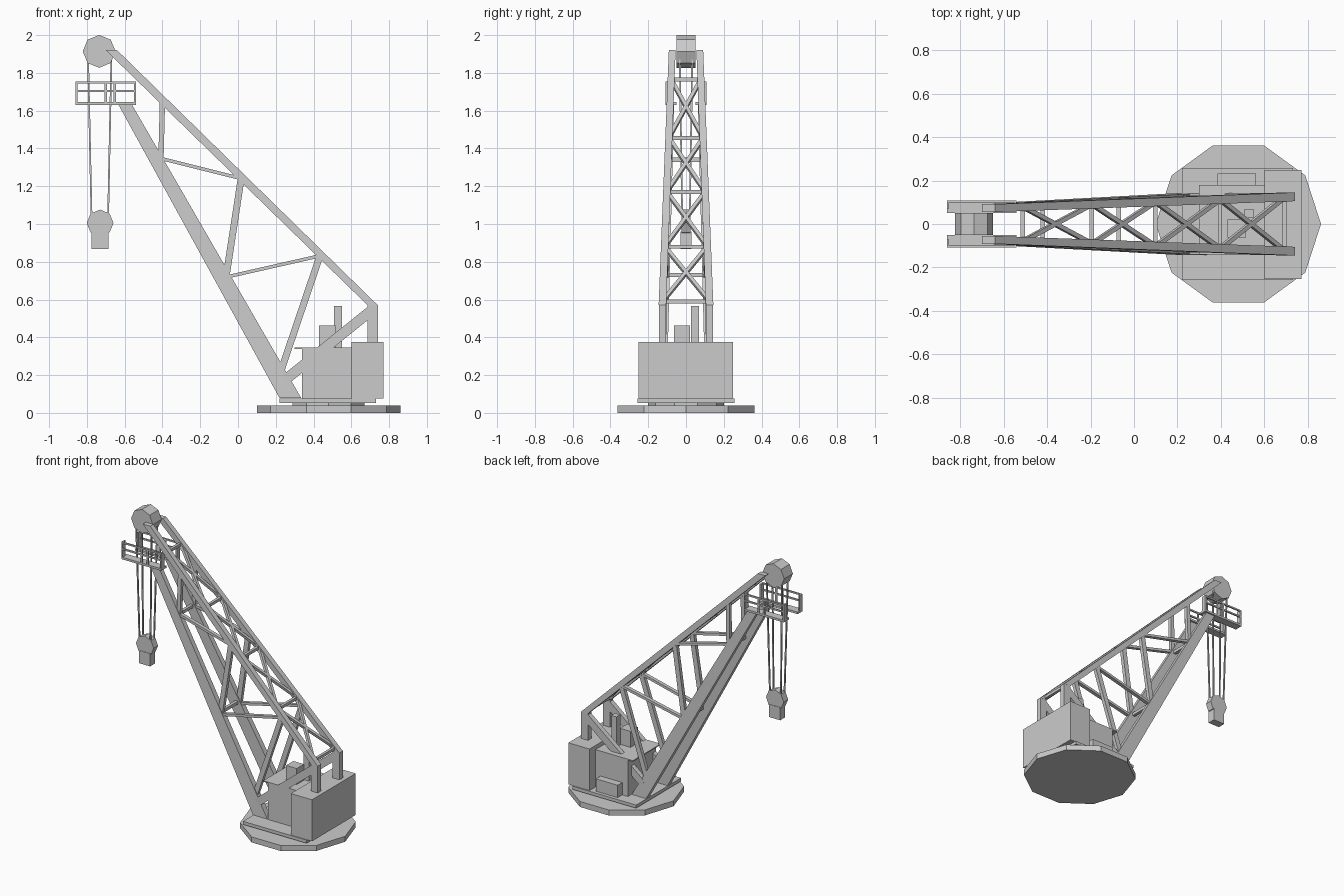
import bpy, math
from mathutils import Vector

if "Cube" in bpy.data.objects:
    bpy.data.objects.remove(bpy.data.objects["Cube"])


def mesh(name, verts, faces):
    me = bpy.data.meshes.new(name)
    me.from_pydata(verts, [], faces)
    me.update()
    ob = bpy.data.objects.new(name, me)
    bpy.context.collection.objects.link(ob)
    return ob


BOX_FACES = [(3, 2, 1, 0), (4, 5, 6, 7), (0, 1, 5, 4),
             (1, 2, 6, 5), (2, 3, 7, 6), (3, 0, 4, 7)]


def loft(name, a, b):
    """Join two horizontal rectangles (x0, x1, y0, y1, z)."""
    v = []
    for x0, x1, y0, y1, z in (a, b):
        v += [(x0, y0, z), (x1, y0, z), (x1, y1, z), (x0, y1, z)]
    return mesh(name, v, BOX_FACES)


def box(name, x0, x1, y0, y1, z0, z1):
    return loft(name, (x0, x1, y0, y1, z0), (x0, x1, y0, y1, z1))


def bar(name, p, q, w, d):
    """Rectangular strut from p to q: w across its side face, d in depth."""
    p, q = Vector(p), Vector(q)
    t = (q - p).normalized()
    up = Vector((0, 1, 0)) if abs(t.y) < 0.9 else Vector((0, 0, 1))
    s = t.cross(up).normalized()
    n = s.cross(t).normalized()
    v = [c + s * (i * w / 2) + n * (j * d / 2)
         for c in (p, q) for i, j in ((-1, -1), (1, -1), (1, 1), (-1, 1))]
    return mesh(name, v, BOX_FACES)


def disc(name, n, r, depth, loc, axis='Z'):
    rot = (math.pi / 2, 0, 0) if axis == 'Y' else (0, 0, 0)
    bpy.ops.mesh.primitive_cylinder_add(vertices=n, radius=r, depth=depth,
                                        location=loc, rotation=rot)
    ob = bpy.context.object
    ob.name = name
    return ob


def upper(z):
    """Centreline of the upper chord at height z: x and half spacing."""
    f = (z - 0.57) / 1.35
    return 0.713 - 1.383 * f, 0.125 - 0.052 * f


def lower_y(z):
    return 0.123 - 0.043 * (z - 0.08) / 1.55


# Base and slewing deck
base = disc("base_disc", 10, 0.38, 0.04, (0.48, 0, 0.02))
base.rotation_euler.z = math.pi / 2   # a corner points along x
disc("pivot_ring", 10, 0.2, 0.02, (0.48, 0, 0.048))
box("turntable_deck", 0.22, 0.73, -0.257, 0.257, 0.052, 0.075)

# Machinery house
box("engine_house", 0.34, 0.60, -0.14, 0.18, 0.075, 0.34)
box("house_roof", 0.30, 0.60, -0.14, 0.18, 0.338, 0.346)
box("side_locker", 0.385, 0.56, 0.18, 0.232, 0.075, 0.165)
box("roof_box", 0.43, 0.515, -0.063, 0.02, 0.345, 0.462)
box("chimney", 0.508, 0.55, 0.027, 0.07, 0.345, 0.565)
box("counterweight", 0.60, 0.77, -0.252, 0.248, 0.075, 0.376)

# Both sides of the boom
for s in (-1, 1):
    def span(c, h):
        return min(s * (c - h), s * (c + h)), max(s * (c - h), s * (c + h))

    box("rear_post", 0.685, 0.74, *span(0.125, 0.019), 0.37, 0.57)
    loft("upper_chord", (0.686, 0.74, *span(0.125, 0.02), 0.57),
         (-0.70, -0.64, *span(0.073, 0.018), 1.92))
    loft("lower_chord", (0.22, 0.335, *span(0.123, 0.02), 0.078),
         (-0.635, -0.563, *span(0.08, 0.017), 1.635))
    bar("rear_brace", (0.71, s * 0.125, 0.545), (0.25, s * 0.123, 0.175), 0.055, 0.035)
    # side web: (top or left end, other end, width)
    for (x0, z0, t0), (x1, z1, t1), w in (
            ((-0.40, 1.65, 1), (-0.408, 1.34, 0), 0.028),
            ((-0.42, 1.35, 0), (0.02, 1.24, 1), 0.018),
            ((0.018, 1.25, 1), (-0.06, 0.74, 0), 0.036),
            ((-0.05, 0.722, 0), (0.44, 0.833, 1), 0.018),
            ((0.435, 0.835, 1), (0.23, 0.23, 0), 0.036)):
        y0 = upper(z0)[1] if t0 else lower_y(z0)
        y1 = upper(z1)[1] if t1 else lower_y(z1)
        bar("side_web", (x0, s * y0, z0), (x1, s * y1, z1), w, 0.026)

# Cross lattice between the upper chords
levels = [0.59, 0.88, 1.17, 1.455, 1.765]
for i, z in enumerate(levels):
    x, y = upper(z)
    bar("cross_tie", (x, -y, z), (x, y, z), 0.02, 0.02)
    if i:
        xp, yp = upper(levels[i - 1])
        for s in (-1, 1):
            bar("cross_brace", (xp, -s * yp, levels[i - 1]), (x, s * y, z), 0.02, 0.02)

# Ties between the lower chords
for x, z in ((-0.42, 1.34), (-0.07, 0.73)):
    bar("lower_tie", (x, -lower_y(z), z), (x, lower_y(z), z), 0.022, 0.022)

# Head sheave, hook block and ropes
disc("head_sheave", 8, 0.087, 0.1, (-0.735, 0, 1.914), 'Y')
disc("hook_block", 8, 0.071, 0.05, (-0.73, 0, 1.005), 'Y')
box("hook_weight", -0.775, -0.685, -0.028, 0.028, 0.868, 0.96)
for s in (-1, 1):
    for top, low in ((-0.794, -0.775), (-0.67, -0.688)):
        bar("hoist_rope", (top, s * 0.033, 1.89), (low, s * 0.02, 1.02), 0.009, 0.009)

# Service platforms on each side of the head
for s in (-1, 1):
    a, b = sorted((s * 0.05, s * 0.108))
    box("platform_floor", -0.86, -0.54, a, b, 1.63, 1.645)
    for x in (-0.86, -0.55):
        pa, pb = sorted((s * 0.072, s * 0.108))
        box("platform_end", x, x + 0.01, pa, pb, 1.63, 1.755)
    o0, o1 = sorted((s * 0.098, s * 0.108))
    for z in (1.698, 1.744):
        box("platform_rail", -0.86, -0.54, o0, o1, z, z + 0.011)
    for x in (-0.707, -0.66):
        box("platform_post", x, x + 0.013, o0, o1, 1.64, 1.75)
